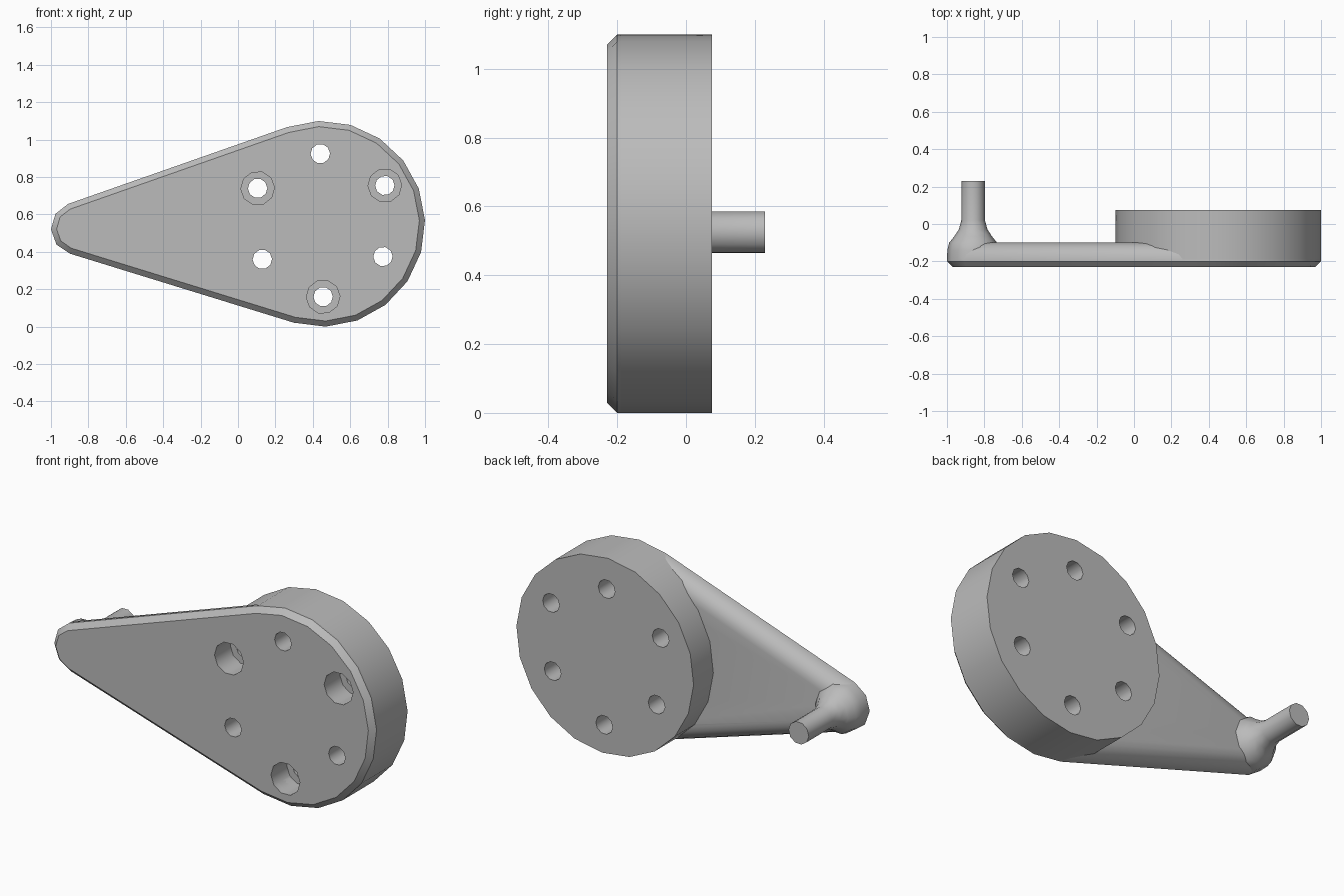
import bpy, bmesh, math
from math import cos, sin, radians

cube = bpy.data.objects.get("Cube")
if cube:
    bpy.data.objects.remove(cube, do_unlink=True)

grey = bpy.data.materials.new("plain grey")
grey.use_nodes = True
grey.diffuse_color = (0.5, 0.5, 0.5, 1)
grey.node_tree.nodes["Principled BSDF"].inputs["Base Color"].default_value = (0.5, 0.5, 0.5, 1)

HUB = (0.45, 0.55)
TIP = (-0.86, 0.525)
HUB_R, TIP_R = 0.55, 0.14
TWIST = 2          # shared rotation of all the polygons, in degrees


def arc(centre, radius, start, step, count):
    """Points (x, z) on an arc seen from the front."""
    angles = [radians(start + step * i) for i in range(count)]
    return [(centre[0] + radius * cos(a), centre[1] + radius * sin(a)) for a in angles]


def circle(centre, radius, sides):
    return arc(centre, radius, TWIST, 360 / sides, sides)


def teardrop(inset):
    """Arm outline: large hub arc joined to small tip arc."""
    return (arc(HUB, HUB_R - inset, TWIST - 108, 18, 13)
            + arc(TIP, TIP_R - inset, TWIST + 108, 36, 5))


def loft(name, layers):
    """Solid through (y, ring) layers with capped ends."""
    bm = bmesh.new()
    rings = [[bm.verts.new((x, y, z)) for x, z in ring] for y, ring in layers]
    bm.faces.new(rings[0])
    bm.faces.new(rings[-1][::-1])
    for a, b in zip(rings, rings[1:]):
        for i in range(len(a)):
            j = (i + 1) % len(a)
            bm.faces.new((a[i], b[i], b[j], a[j]))
    bmesh.ops.recalc_face_normals(bm, faces=bm.faces[:])
    mesh = bpy.data.meshes.new(name)
    bm.to_mesh(mesh)
    bm.free()
    obj = bpy.data.objects.new(name, mesh)
    bpy.context.collection.objects.link(obj)
    mesh.materials.append(grey)
    return obj


# Arm plate: chamfered front, rounded back edge
FILLET = 0.09
layers = [(-0.23, teardrop(0.03)), (-0.2, teardrop(0))]
for i in range(6):
    a = radians(18 * i)
    layers.append((-0.19 + FILLET * sin(a), teardrop(FILLET * (1 - cos(a)))))
arm = loft("arm_plate", layers)

# Thick round hub behind the wide end
hub = loft("hub_disc", [(y, circle(HUB, HUB_R, 20)) for y in (-0.19, 0.075)])

# Handle pin with flared foot
pin_profile = [(-0.19, 0.14), (-0.14, 0.138), (-0.1, 0.128), (-0.065, 0.1),
               (-0.03, 0.077), (0.02, 0.063), (0.23, 0.063)]
pin = loft("handle_pin", [(y, circle(TIP, r, 10)) for y, r in pin_profile])

# Bolt holes; every second one is counterbored from the front
holes = [(0.44, 0.925), (0.105, 0.74), (0.13, 0.36),
         (0.455, 0.16), (0.775, 0.375), (0.785, 0.755)]
cutters = []
for i, spot in enumerate(holes):
    bore = circle(spot, 0.052, 10)
    steps = [(-0.3, bore), (0.2, bore)]
    if i % 2:
        wide = circle(spot, 0.09, 10)
        steps = [(-0.3, wide), (-0.09, wide), (-0.09, bore), (0.2, bore)]
    cutters.append(loft(f"hole_cutter_{i + 1}", steps))

for part in (arm, hub):
    for cutter in cutters:
        mod = part.modifiers.new("bolt hole", "BOOLEAN")
        mod.operation = "DIFFERENCE"
        mod.solver = "EXACT"
        mod.object = cutter
    bpy.context.view_layer.objects.active = part
    for mod in list(part.modifiers):
        bpy.ops.object.modifier_apply(modifier=mod.name)
for cutter in cutters:
    bpy.data.objects.remove(cutter, do_unlink=True)

# Smooth curves, crisp edges
bpy.ops.object.select_all(action="DESELECT")
for part in (arm, hub, pin):
    part.select_set(True)
bpy.context.view_layer.objects.active = arm
bpy.ops.object.shade_smooth_by_angle(angle=radians(40))
